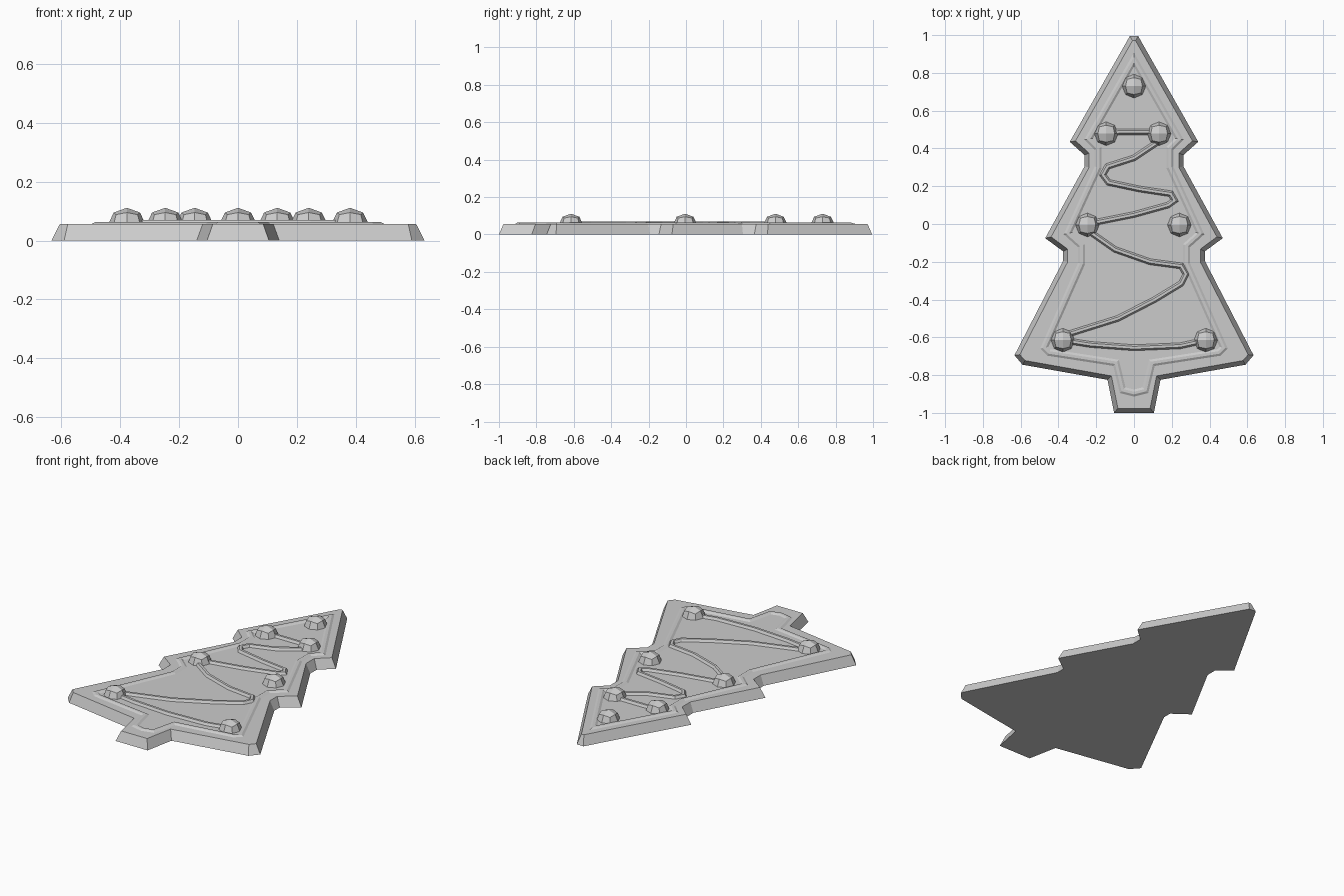
import bpy, bmesh
from mathutils import Vector

cube = bpy.data.objects.get("Cube")
if cube:
    bpy.data.objects.remove(cube, do_unlink=True)

dough = bpy.data.materials.new("light_grey")
dough.use_nodes = True
GREY = (0.6, 0.6, 0.6, 1)
dough.diffuse_color = GREY
dough.node_tree.nodes["Principled BSDF"].inputs["Base Color"].default_value = GREY
TOP = 0.056


def finish(bm, name, smooth=False):
    bmesh.ops.recalc_face_normals(bm, faces=bm.faces)
    mesh = bpy.data.meshes.new(name)
    bm.to_mesh(mesh)
    bm.free()
    mesh.materials.append(dough)
    obj = bpy.data.objects.new(name, mesh)
    bpy.context.collection.objects.link(obj)
    if smooth:
        for p in mesh.polygons:
            p.use_smooth = True
    return obj


def mirrored(half):
    """Close a right-hand outline by mirroring it across x = 0."""
    return half + [(-x, y) for x, y in reversed(half) if x > 0]


def offset(points, dist, closed):
    """Shift a path sideways with mitred corners."""
    pts = [Vector(p) for p in points]
    n, out = len(pts), []
    for i, p in enumerate(pts):
        a = pts[i - 1] if closed or i else p
        b = pts[(i + 1) % n] if closed or i < n - 1 else p
        d1 = (p - a) if a != p else (b - p)
        d2 = (b - p) if b != p else (p - a)
        n1 = Vector((d1.y, -d1.x)).normalized()
        n2 = Vector((d2.y, -d2.x)).normalized()
        m = (n1 + n2).normalized()
        out.append(p + m * dist / max(m.dot(n1), 0.45))
    return out


def icing(name, path, closed, profile):
    """Sweep a low raised bead along a flat path."""
    bm = bmesh.new()
    rows = [[bm.verts.new((p.x, p.y, z)) for p in offset(path, side, closed)]
            for side, z in profile]
    n = len(path)
    for r1, r2 in zip(rows, rows[1:]):
        for i in range(n if closed else n - 1):
            j = (i + 1) % n
            bm.faces.new((r1[i], r1[j], r2[j], r2[i]))
    return finish(bm, name)


# Tree-shaped slab with tapered sides
outline = mirrored([
    (0.022, 0.995), (0.34, 0.435), (0.262, 0.365), (0.262, 0.305),
    (0.47, -0.075), (0.375, -0.145), (0.375, -0.195), (0.633, -0.695),
    (0.59, -0.745), (0.14, -0.825), (0.105, -1.0)])
bm = bmesh.new()
low = [bm.verts.new((x, y, 0)) for x, y in outline]
high = [bm.verts.new((p.x, p.y, TOP)) for p in offset(outline, 0.024, True)]
bm.faces.new(low)
bm.faces.new(high)
for i in range(len(low)):
    j = (i + 1) % len(low)
    bm.faces.new((low[i], low[j], high[j], high[i]))
finish(bm, "tree_base")

# Soft raised border
border = mirrored([
    (0, 0.87), (0.24, 0.45), (0.19, 0.4), (0.19, 0.3), (0.35, -0.05),
    (0.278, -0.115), (0.278, -0.21), (0.475, -0.655), (0.45, -0.68),
    (0.095, -0.735), (0.06, -0.88), (0, -0.895)])
icing("border_icing", border, True,
      [(-0.02, TOP - 0.001), (-0.007, 0.063), (0.007, 0.063), (0.02, TOP - 0.001)])

# Zigzag garlands
garlands = {
    "top": [(-0.15, 0.475), (-0.08, 0.488), (0.08, 0.488), (0.135, 0.48)],
    "middle": [(0.135, 0.44), (0, 0.35), (-0.14, 0.305), (-0.165, 0.26),
               (-0.135, 0.22), (0.03, 0.185), (0.195, 0.16), (0.215, 0.125),
               (0.18, 0.1), (0, 0.05), (-0.25, 0)],
    "lower": [(-0.25, -0.03), (-0.1, -0.135), (0.085, -0.2), (0.25, -0.222),
              (0.275, -0.265), (0.25, -0.315), (0.11, -0.4), (-0.085, -0.5),
              (-0.34, -0.58)],
    "bottom": [(-0.375, -0.615), (-0.23, -0.638), (0, -0.655),
               (0.245, -0.645), (0.38, -0.615)],
}
for name, path in garlands.items():
    icing(name + "_garland", path, False,
          [(-0.017, TOP - 0.002), (-0.007, 0.07), (0.007, 0.07), (0.017, TOP - 0.002)])

# Faceted baubles, half sunk into the slab
baubles = [(0, 0.73), (-0.147, 0.478), (0.133, 0.478), (-0.247, -0.005),
           (0.24, -0.005), (-0.377, -0.615), (0.38, -0.615)]
for x, y in baubles:
    bm = bmesh.new()
    bmesh.ops.create_cube(bm, size=2)
    bmesh.ops.subdivide_edges(bm, edges=bm.edges[:], cuts=1, use_grid_fill=True)
    for v in bm.verts:
        d = v.co.normalized()
        v.co = (x + d.x * 0.063, y + d.y * 0.063, TOP + max(d.z, -0.1) * 0.055)
    finish(bm, "bauble")
